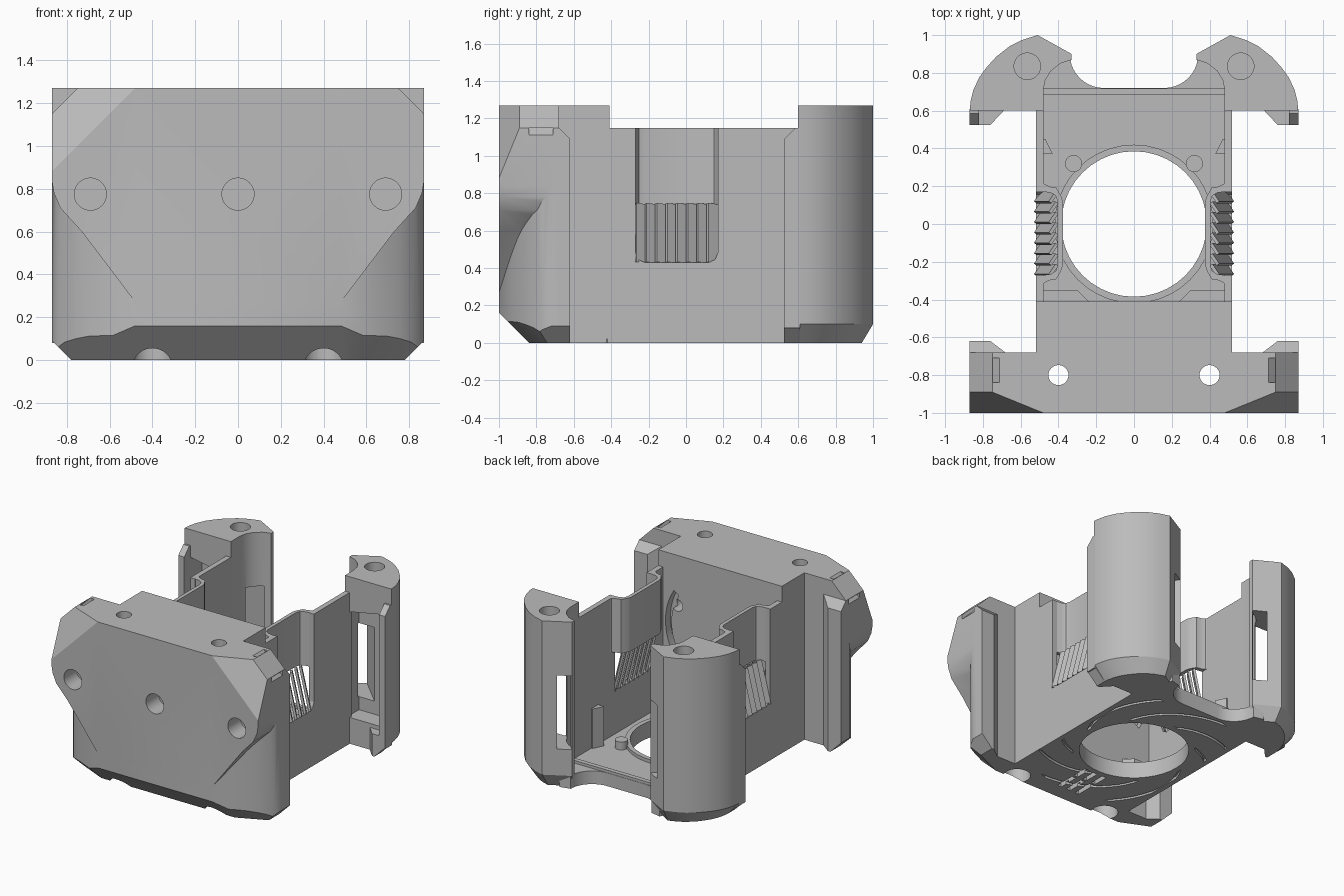
import bpy, bmesh, math
from mathutils import Vector, Matrix

cube = bpy.data.objects.get("Cube")
if cube:
    bpy.data.objects.remove(cube, do_unlink=True)

grey = bpy.data.materials.new("printed grey")
grey.use_nodes = True
COLOUR = (0.5, 0.5, 0.5, 1)
grey.diffuse_color = COLOUR
grey.node_tree.nodes["Principled BSDF"].inputs["Base Color"].default_value = COLOUR


def finish(name, bm):
    bmesh.ops.recalc_face_normals(bm, faces=bm.faces)
    mesh = bpy.data.meshes.new(name)
    bm.to_mesh(mesh)
    bm.free()
    mesh.materials.append(grey)
    obj = bpy.data.objects.new(name, mesh)
    bpy.context.collection.objects.link(obj)
    return obj


def prism(name, pts, lo, hi, axis="z", planes=(), flip=1, taper=None):
    """Extrude a plan (axis z) or an x-z outline (axis y), then slice off planes."""
    def place(p, h):
        return (p[0] * flip, p[1], h) if axis == "z" else (p[0] * flip, h, p[1])
    bm = bmesh.new()
    rings = [[bm.verts.new(place(p, h)) for p in ps]
             for ps, h in ((taper or pts, lo), (pts, hi))]
    n = len(pts)
    bm.faces.new(rings[0])
    bm.faces.new(rings[1])
    for i in range(n):
        j = (i + 1) % n
        bm.faces.new((rings[0][i], rings[0][j], rings[1][j], rings[1][i]))
    bmesh.ops.recalc_face_normals(bm, faces=bm.faces)
    for co, no in planes:
        bmesh.ops.bisect_plane(bm, geom=bm.verts[:] + bm.edges[:] + bm.faces[:], dist=1e-5,
                               plane_co=co, plane_no=no, clear_outer=True)
        rim = [e for e in bm.edges if e.is_boundary]
        if rim:
            bmesh.ops.holes_fill(bm, edges=rim)
    return finish(name, bm)


def box(name, centre, size, rot=None):
    bm = bmesh.new()
    m = Matrix.Translation(centre) @ (rot or Matrix()) @ Matrix.Diagonal((*size, 1))
    bmesh.ops.create_cube(bm, size=1, matrix=m)
    return finish(name, bm)


def circle(cx, cy, r, a0=0, a1=360, n=40):
    steps = n if a1 - a0 >= 360 else n + 1
    return [(cx + r * math.cos(math.radians(a0 + (a1 - a0) * i / n)),
             cy + r * math.sin(math.radians(a0 + (a1 - a0) * i / n))) for i in range(steps)]


def rod(name, x, y, r, lo, hi, axis="z"):
    return prism(name, circle(x, y, r), lo, hi, axis)


def combine(obj, tools, op="DIFFERENCE"):
    bpy.context.view_layer.objects.active = obj
    for tool in tools:
        mod = obj.modifiers.new("shape", "BOOLEAN")
        mod.operation, mod.solver, mod.object = op, "EXACT", tool
        bpy.ops.object.modifier_apply(modifier=mod.name)
        bpy.data.objects.remove(tool, do_unlink=True)


def mirrored(pts):
    return pts + [(-x, y) for x, y in reversed(pts)]


def turned(axis, degrees):
    return Matrix.Rotation(math.radians(degrees), 4, axis)


def swirl(k):
    """One curved air groove in the underside."""
    def side(shift):
        return [((0.43 + 0.3 * t) * math.cos(k + 1.1 * t + shift),
                 (0.43 + 0.3 * t) * math.sin(k + 1.1 * t + shift))
                for t in [i / 10 for i in range(11)]]
    return prism("swirl", side(0) + side(0.09)[::-1], -0.05, 0.02)


TOP, WALL = 1.27, 1.15
SIDES = (1, -1)

# Front block: rounded plan, chamfered bottom, faceted upper corners
facets = []
for s in SIDES:
    facets += [((s * 0.48, -1, TOP), Vector((s * 0.132, -0.324, 0.132))),
               ((s * 0.75, 0, TOP), Vector((s, 0, 1))),
               ((s * 0.78, 0, 0), Vector((s, 0, -1)))]
corners = [((s * 0.74, -0.87, 0.1), Vector((s * 0.45, -1, -1.1))) for s in SIDES]
nose = ((0, -0.84, 0), Vector((0, -1, -1)))
plan = [(0.48, -1), (0.63, -0.935), (0.7, -0.9), (0.76, -0.86),
        (0.81, -0.82), (0.85, -0.77), (0.87, -0.72), (0.87, -0.68)]
front = prism("front_block", mirrored(plan), 0, TOP, planes=facets + corners + [nose])
hood = [(0.48, 0.27), (0.73, 0.6), (0.83, 0.71), (0.86, 0.78), (0.87, 0.84),
        (0.87, TOP), (0.48, TOP)]
extra = [prism("hood", hood, -1, -0.7, "y", facets, s) for s in SIDES]
extra.append(box("rear_core", (0, -0.56, TOP / 2), (1.04, 0.3, TOP)))
combine(front, extra, "UNION")

# Front block holes, strap slots, inner wall grooves and underside vents
tools = [rod("hole", x, 0.775, 0.075, -1.1, -0.85, "y") for x in (-0.69, 0, 0.69)]
for s in SIDES:
    tools += [rod("bolt", s * 0.4, -0.8, 0.053, -0.1, 1.4),
              rod("bolt_head", s * 0.4, -0.8, 0.095, -0.1, 0.2),
              rod("inner_hole", s * 0.36, 0.89, 0.045, -0.55, -0.3, "y"),
              prism("arc", circle(0, 0.75, 0.46, -32, 32, 14) + circle(0, 0.75, 0.41, -32, 32, 14)[::-1],
                    -0.47, -0.3, "y", flip=s),
              box("strap_slot", (s * 0.805, -0.775, 1.195), (0.26, 0.13, 0.025), turned("Y", s * 45))]
tools += [box("vent", (x, y, 0), (0.035, 0.16, 0.08)) for x in (-0.08, 0, 0.08) for y in (-0.64, -0.46)]
tools += [swirl(k * math.tau / 8) for k in range(8)]
combine(front, tools)

# Floor with round opening, rear arch and underside grooves
arch = circle(0.16, 0.9, 0.18, -90, 0, 10)
floor_plan = [(0.52, -0.42), (0.52, 0.72), (0.42, 0.92)] + arch[::-1]
floor = prism("floor", mirrored(floor_plan), 0, 0.1)
combine(floor, [rod("opening", 0, 0, 0.385, -0.1, 0.3)] + [swirl(k * math.tau / 8) for k in range(8)])
box("floor_lip", (0, 0.7, 0.105), (0.96, 0.035, 0.03))
ring = rod("opening_rim", 0, 0, 0.42, 0, 0.125)
combine(ring, [rod("opening", 0, 0, 0.385, -0.1, 0.3)])

smooth = [front, floor, ring]
for s in SIDES:
    tag = "left" if s > 0 else "right"

    # Front and rear side flanges
    prism(tag + "_front_flange", [(0.68, -0.681), (0.76, -0.62), (0.87, -0.62), (0.87, -0.681)],
          0, WALL, planes=[((0.78, 0, 0), Vector((1, 0, -1))), ((0, -0.62, 1.09), Vector((0, 1, 1)))]
          if s > 0 else [((-0.78, 0, 0), Vector((-1, 0, -1))), ((0, -0.62, 1.09), Vector((0, 1, 1)))],
          flip=s)
    prism(tag + "_rear_flange", [(0.82, 0.61), (0.82, 0.525), (0.87, 0.525), (0.87, 0.61)],
          0.08, WALL, planes=[((0, 0.525, 1.09), Vector((0, -1, 1)))], flip=s)
    prism(tag + "_rear_foot", [(0.68, 0.61), (0.76, 0.525), (0.87, 0.525), (0.87, 0.61)],
          0, 0.17, planes=[((s * 0.78, 0, 0), Vector((s, 0, -1)))], flip=s)

    # Rear pillar: curved outside, tapered foot, hollow front with a slanted window
    outer = [(0.87, 0.6), (0.865, 0.65), (0.85, 0.71), (0.82, 0.775), (0.78, 0.83),
             (0.73, 0.885), (0.66, 0.94), (0.59, 0.975), (0.51, 1)]
    inner = [(0.33, 0.9), (0.33, 0.87), (0.39, 0.85), (0.44, 0.81), (0.47, 0.76), (0.48, 0.71), (0.48, 0.6)]
    outline = outer + inner
    foot = [(0.48 + (x - 0.48) * 0.77, 0.6 + (y - 0.6) * 0.85) for x, y in outline]
    pillar = prism(tag + "_pillar", outline, 0.1, TOP, flip=s)
    base = prism(tag + "_pillar_foot", outline, 0, 0.1, flip=s, taper=foot)
    pocket = prism("pocket", [(0.5, 0.2), (0.82, 0.2), (0.82, 1.06), (0.5, 1.0)], 0.5, 0.74, "y", flip=s)
    window = box("window", (s * 0.46, 0.84, 0.58), (0.52, 0.1, 0.56), turned("Z", -45 * s))
    combine(pillar, [pocket, window, rod("hole", s * 0.565, 0.835, 0.07, 1.12, 1.4)])
    smooth += [pillar, base]

    # Side wall with opening, inset upper panel and louvres
    wall = box(tag + "_side_wall", (s * 0.5, 0.1, WALL / 2), (0.04, 1.04, WALL))
    gap = [(-0.27, 0.48), (-0.255, 0.445), (-0.22, 0.43), (0.12, 0.43), (0.155, 0.445),
           (0.17, 0.48), (0.17, 1.3), (-0.27, 1.3)]
    bm = bmesh.new()
    face = bm.faces.new([bm.verts.new((s * 0.4, y, z)) for y, z in gap])
    moved = bmesh.ops.extrude_face_region(bm, geom=[face])["geom"]
    bmesh.ops.translate(bm, vec=(s * 0.2, 0, 0), verts=[v for v in moved if isinstance(v, bmesh.types.BMVert)])
    combine(wall, [finish("gap", bm)])
    half = [(0.52, 0.22), (0.505, 0.185), (0.475, 0.17), (0.44, 0.165), (0.415, 0.15), (0.405, 0.12)]
    inset = [(x - 0.028, y + 0.028 * (i < 4)) for i, (x, y) in enumerate(half)]
    panel_out = half + [(x, -0.1 - y) for x, y in reversed(half)]
    panel_in = inset + [(x, -0.1 - y) for x, y in reversed(inset)]
    smooth.append(prism(tag + "_inset_panel", panel_out + panel_in[::-1], 0.74, WALL, flip=s))
    for i in range(8):
        box(f"{tag}_louvre_{i + 1}", (s * 0.465, -0.243 + i * 0.055, 0.585), (0.018, 0.066, 0.325),
            turned("Y", -14 * s) @ turned("Z", 35 * s))

    # Small floor details: stud, gusset and corner ledge
    smooth.append(rod(tag + "_stud", s * 0.32, 0.32, 0.045, 0.09, 0.16))
    prism(tag + "_gusset", [(0.43, 0.37), (0.49, 0.37), (0.49, 0.45), (0.47, 0.45)], 0.09, 0.4, flip=s)
    prism(tag + "_corner_ledge", [(0.23, -0.42), (0.3, -0.35), (0.49, -0.35), (0.49, -0.42)], 0.09, 0.2, flip=s)

# Smooth shading on the curved parts
bpy.ops.object.select_all(action="DESELECT")
for obj in smooth:
    obj.select_set(True)
bpy.context.view_layer.objects.active = front
bpy.ops.object.shade_smooth_by_angle(angle=math.radians(25))
